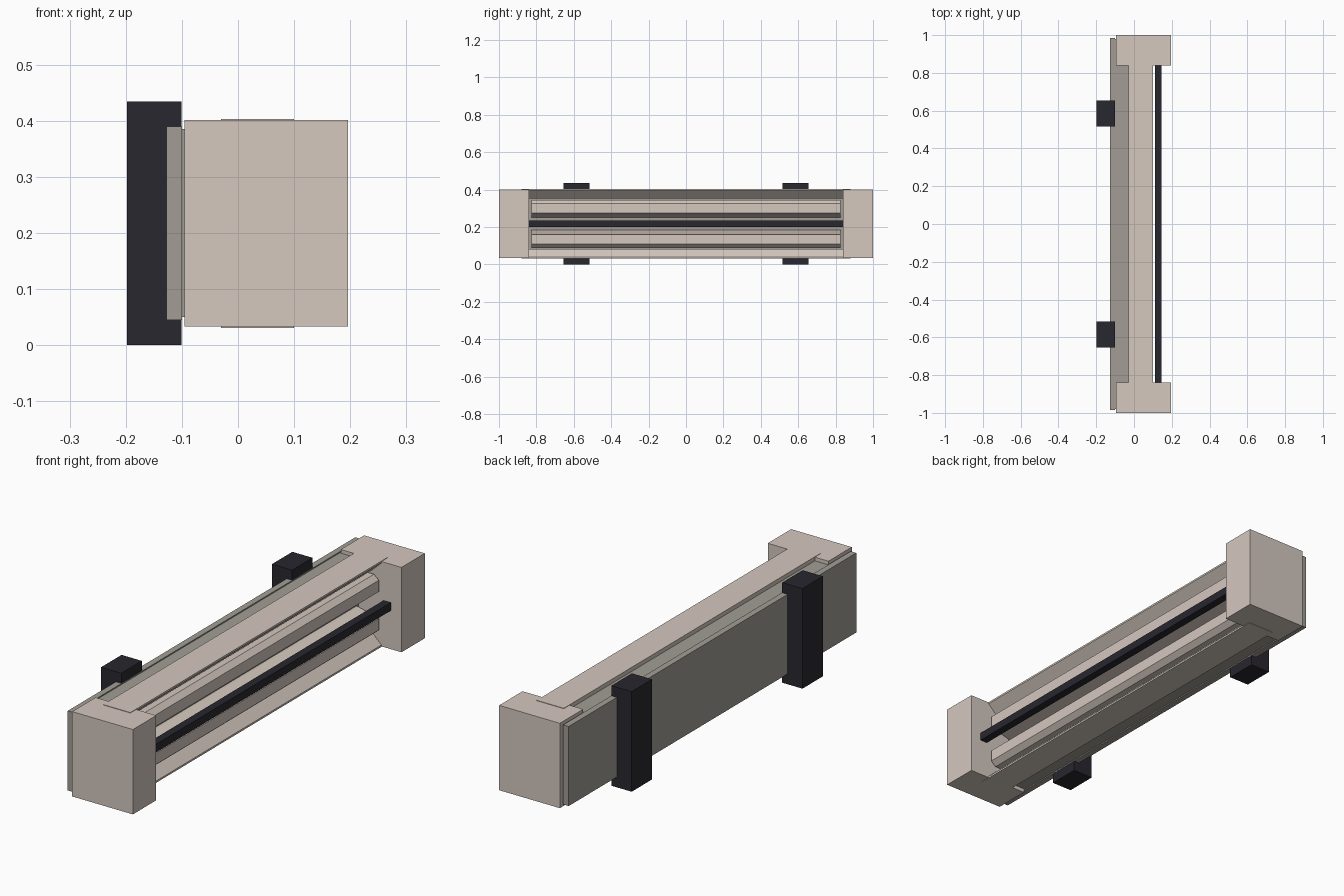
import bpy, bmesh

if "Cube" in bpy.data.objects:
    bpy.data.objects.remove(bpy.data.objects["Cube"])


def material(name, rgb):
    m = bpy.data.materials.new(name)
    m.diffuse_color = (*rgb, 1)
    m.use_nodes = True
    m.node_tree.nodes["Principled BSDF"].inputs["Base Color"].default_value = m.diffuse_color
    return m


CREAM = material("cream", (0.66, 0.58, 0.52))
GREY = material("warm_grey", (0.36, 0.34, 0.30))
BLACK = material("black", (0.022, 0.020, 0.028))
MID_Z = 0.217


def extrude(name, profile, y0, y1, mat):
    """Extrude an (x, z) outline along y."""
    bm = bmesh.new()
    face = bm.faces.new([bm.verts.new((x, y0, z)) for x, z in profile])
    out = bmesh.ops.extrude_face_region(bm, geom=[face])
    verts = [v for v in out["geom"] if isinstance(v, bmesh.types.BMVert)]
    bmesh.ops.translate(bm, verts=verts, vec=(0, y1 - y0, 0))
    bmesh.ops.recalc_face_normals(bm, faces=bm.faces)
    mesh = bpy.data.meshes.new(name)
    bm.to_mesh(mesh)
    bm.free()
    mesh.materials.append(mat)
    obj = bpy.data.objects.new(name, mesh)
    bpy.context.collection.objects.link(obj)
    return obj


def box(name, x0, x1, y0, y1, z0, z1, mat):
    return extrude(name, [(x0, z0), (x1, z0), (x1, z1), (x0, z1)], y0, y1, mat)


def flip(profile):
    return [(x, 2 * MID_Z - z) for x, z in profile]


# Rear housing, with a slim mounting plate running out behind the end caps
box("rear_housing", -0.10, -0.03, -0.84, 0.84, 0.05, 0.385, GREY)
box("back_plate", -0.127, -0.10, -0.985, 0.985, 0.045, 0.39, GREY)
for side, s in (("left", -1), ("right", 1)):
    a, b = sorted((s * 0.84, s * 0.98))
    box(f"{side}_plate_spacer", -0.10, -0.09, a, b, 0.05, 0.385, GREY)

# Top and bottom shells with lips sloping back into the opening
shell = [(-0.03, 0.403), (0.10, 0.403), (0.10, 0.395), (0.055, 0.352), (-0.03, 0.352)]
# Chamfered rails inside the opening
upper_rail = [(-0.03, 0.345), (0.075, 0.345), (0.098, 0.325), (0.098, 0.275), (0.0, 0.25), (-0.03, 0.25)]
for side, f in (("top", lambda p: p), ("bottom", flip)):
    extrude(f"{side}_shell", f(shell), -0.84, 0.84, CREAM)
    extrude(f"{side}_rail", f(upper_rail), -0.825, 0.825, CREAM)
    # Thin cover lapping over the end caps
    extrude(f"{side}_cover", f([(-0.03, 0.397), (0.10, 0.397), (0.10, 0.403), (-0.03, 0.403)]),
            -0.88, 0.88, CREAM)

# Dark recess wall and the central bar
box("recess_wall", -0.04, -0.01, -0.84, 0.84, 0.06, 0.37, GREY)
box("central_bar", 0.11, 0.145, -0.845, 0.845, 0.20, 0.235, BLACK)

# End caps and wall brackets, mirrored front to back
for side, s in (("front", -1), ("back", 1)):
    a, b = sorted((s * 0.84, s))
    box(f"{side}_end_cap", -0.095, 0.196, a, b, 0.033, 0.401, CREAM)
    a, b = sorted((s * 0.515, s * 0.655))
    box(f"{side}_wall_bracket", -0.198, -0.101, a, b, 0.0, 0.434, BLACK)
